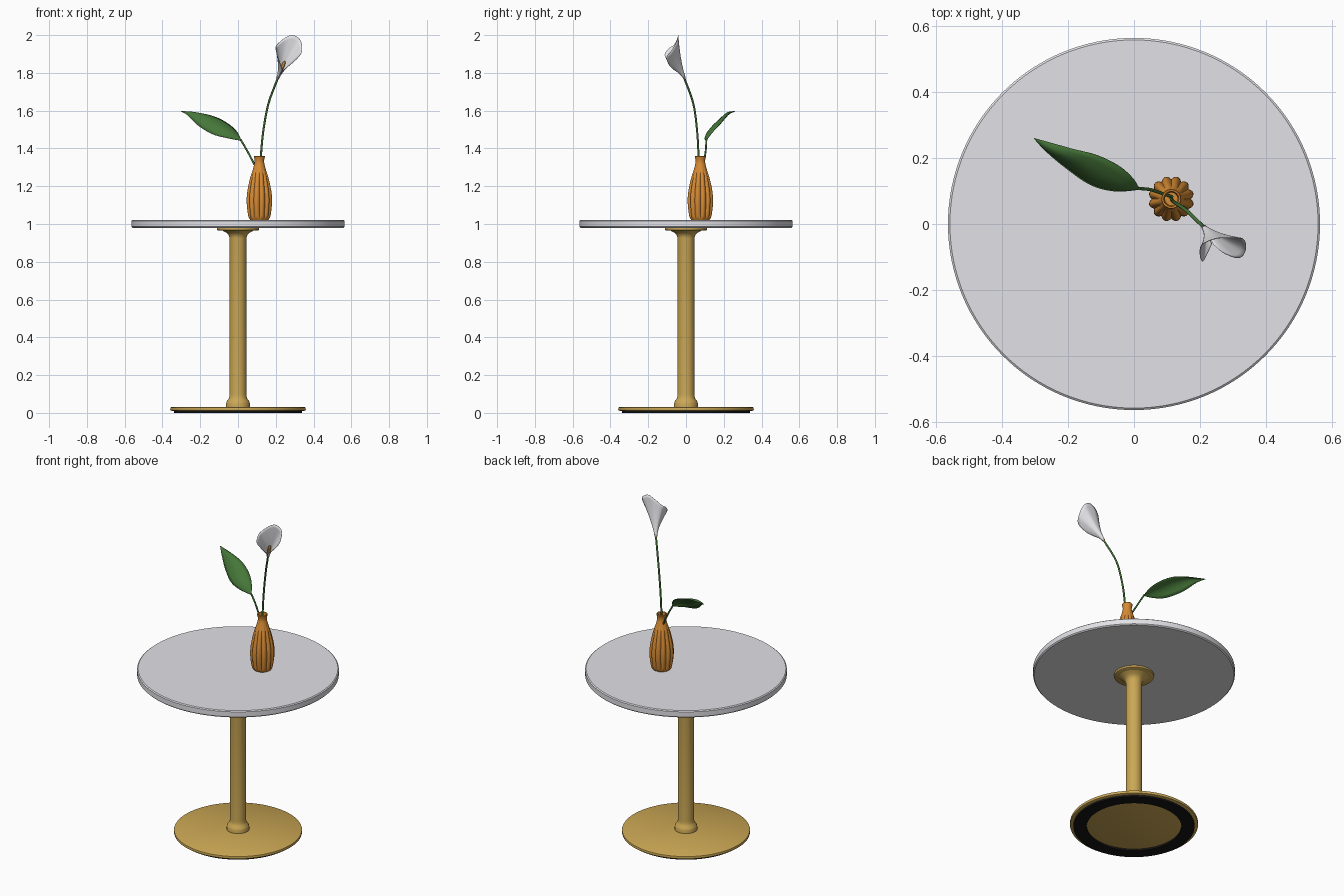
import bpy, math
from mathutils import Vector

if "Cube" in bpy.data.objects:
    bpy.data.objects.remove(bpy.data.objects["Cube"])


def material(name, color):
    m = bpy.data.materials.new(name)
    m.use_nodes = True
    rgba = (*color, 1)
    m.diffuse_color = rgba
    m.node_tree.nodes["Principled BSDF"].inputs["Base Color"].default_value = rgba
    return m


STONE = material("pale_grey", (0.8, 0.8, 0.84))
BRASS = material("brass", (0.6, 0.39, 0.09))
BLACK = material("black_rubber", (0.008, 0.008, 0.008))
CLAY = material("orange_clay", (0.68, 0.26, 0.035))
GREEN = material("leaf_green", (0.06, 0.18, 0.04))
PETAL = material("petal_white", (0.82, 0.82, 0.85))
SPADIX = material("spadix_ochre", (0.6, 0.3, 0.06))


def add_mesh(name, verts, faces, mat, angle=35):
    me = bpy.data.meshes.new(name)
    me.from_pydata([tuple(v) for v in verts], [], faces)
    me.materials.append(mat)
    me.shade_smooth()
    me.set_sharp_from_angle(angle=math.radians(angle))
    ob = bpy.data.objects.new(name, me)
    bpy.context.collection.objects.link(ob)
    return ob


def lathe(name, profile, mat, segments=64, center=(0, 0), ripple=None, closed=False):
    """Revolve (radius, z) points, listed bottom to top on the outside."""
    verts, faces = [], []
    for r, z in profile:
        for j in range(segments):
            a = math.tau * j / segments
            rr = r * ripple(a, z) if ripple else r
            verts.append((center[0] + rr * math.cos(a), center[1] + rr * math.sin(a), z))
    n = len(profile)
    for i in range(n if closed else n - 1):
        k = (i + 1) % n
        for j in range(segments):
            j2 = (j + 1) % segments
            faces.append((i * segments + j, i * segments + j2,
                          k * segments + j2, k * segments + j))
    if not closed:
        faces.append(tuple(reversed(range(segments))))
        faces.append(tuple(range((n - 1) * segments, n * segments)))
    return add_mesh(name, verts, faces, mat)


def spline(points, steps=6):
    """Smooth path through the points."""
    p = [Vector(q) for q in points]
    p = [2 * p[0] - p[1]] + p + [2 * p[-1] - p[-2]]
    out = []
    for a, b, c, d in zip(p, p[1:], p[2:], p[3:]):
        for s in range(steps):
            t = s / steps
            out.append(0.5 * (2 * b + (c - a) * t + (2 * a - 5 * b + 4 * c - d) * t ** 2
                              + (3 * b - a - 3 * c + d) * t ** 3))
    return out + [p[-2]]


def grid(name, rows, mat, thickness):
    """Thin sheet lofted through equally long rows of points."""
    w = len(rows[0])
    faces = [(i * w + j, i * w + j + 1, (i + 1) * w + j + 1, (i + 1) * w + j)
             for i in range(len(rows) - 1) for j in range(w - 1)]
    ob = add_mesh(name, [v for row in rows for v in row], faces, mat, 60)
    mod = ob.modifiers.new("thickness", "SOLIDIFY")
    mod.thickness, mod.offset = thickness, 0
    return ob


def tube(name, points, radius, mat, sides=10, taper=lambda t: 1):
    path = spline(points)
    verts, faces = [], []
    for i, p in enumerate(path):
        d = (path[min(i + 1, len(path) - 1)] - path[max(i - 1, 0)]).normalized()
        u = d.cross(Vector((0, 1, 0))).normalized()
        v = d.cross(u)
        r = radius * taper(i / (len(path) - 1))
        for j in range(sides):
            a = math.tau * j / sides
            verts.append(p + r * (u * math.cos(a) + v * math.sin(a)))
    for i in range(len(path) - 1):
        for j in range(sides):
            j2 = (j + 1) % sides
            faces.append((i * sides + j, i * sides + j2,
                          (i + 1) * sides + j2, (i + 1) * sides + j))
    faces.append(tuple(reversed(range(sides))))
    faces.append(tuple(range(len(verts) - sides, len(verts))))
    return add_mesh(name, verts, faces, mat, 60)


# Table: top, pole with flared ends, mounting plate, base and foot ring
lathe("table_top", [(0.558, 0.98), (0.564, 0.986), (0.564, 1.017), (0.558, 1.022)],
      STONE, 128)
lathe("mounting_plate", [(0.106, 0.966), (0.111, 0.969), (0.111, 0.98)], BRASS)
lathe("pole", [(0.063, 0.03), (0.063, 0.05), (0.059, 0.062), (0.05, 0.072), (0.046, 0.085),
               (0.045, 0.1), (0.045, 0.925), (0.048, 0.938), (0.057, 0.951),
               (0.075, 0.961), (0.085, 0.967)], BRASS)
lathe("base_plate", [(0.35, 0.01), (0.357, 0.013), (0.359, 0.02), (0.357, 0.028),
                     (0.35, 0.032)], BRASS, 96)
lathe("foot_ring", [(0.265, 0), (0.338, 0), (0.338, 0.011), (0.265, 0.011)],
      BLACK, 96, closed=True)


# Vase: twelve rounded lobes fading out toward the neck
def lobes(a, z):
    fade = max(0, min(1, (1.31 - z) / 0.08)) * max(0.3, min(1, (z - 1.02) / 0.03))
    return 1 - 0.14 * fade * (1 - abs(math.sin(6 * a)))


outer = [(p.x, p.z) for p in spline(
    [(0.05, 0, 1.022), (0.061, 0, 1.045), (0.069, 0, 1.11), (0.066, 0, 1.17),
     (0.051, 0, 1.24), (0.033, 0, 1.295), (0.025, 0, 1.33), (0.03, 0, 1.358)], 4)]
inner = [(0.028, 1.361), (0.023, 1.36), (0.019, 1.335), (0.021, 1.3), (0.03, 1.26),
         (0.03, 1.05)]
lathe("vase", outer + inner, CLAY, 96, (0.113, 0.076), lobes)

# Stems
base = Vector((0.212, -0.01, 1.775))
tube("flower_stem", [(0.112, 0.08, 1.06), (0.117, 0.07, 1.25), (0.122, 0.066, 1.37),
                     (0.135, 0.058, 1.5), (0.162, 0.038, 1.64), base], 0.0055, GREEN)
tube("leaf_stem", [(0.115, 0.083, 1.26), (0.087, 0.092, 1.315), (0.05, 0.104, 1.385),
                   (0.014, 0.108, 1.447)], 0.005, GREEN)

# Leaf: arched blade between its two edges
low = spline([(0.018, 0.105, 1.44), (-0.058, 0.1, 1.455), (-0.133, 0.12, 1.475),
              (-0.21, 0.173, 1.52), (-0.27, 0.224, 1.578), (-0.303, 0.26, 1.597)], 5)
high = spline([(0.018, 0.105, 1.44), (-0.004, 0.14, 1.485), (-0.045, 0.176, 1.525),
               (-0.11, 0.208, 1.562), (-0.19, 0.229, 1.584), (-0.303, 0.26, 1.597)], 5)
bulge = Vector((0, -0.7, 0.7))
blade = []
for i, (a, b) in enumerate(zip(low, high)):
    arch = 0.02 * math.sin(math.pi * i / (len(low) - 1))
    blade.append([a.lerp(b, s / 6) + bulge * arch * math.sin(math.pi * s / 6)
                  for s in range(7)])
grid("leaf", blade, GREEN, 0.003)

# Flower: trumpet petal flaring from the stem to an open wavy rim
rim = spline([(0.236, -0.06, 1.815), (0.222, -0.09, 1.855), (0.208, -0.113, 1.895),
              (0.2, -0.09, 1.93), (0.207, -0.062, 1.95), (0.248, -0.044, 1.985),
              (0.29, -0.042, 2.0), (0.33, -0.045, 1.974), (0.339, -0.075, 1.92),
              (0.32, -0.103, 1.883), (0.275, -0.09, 1.842), (0.24, -0.062, 1.815)], 5)
axis = Vector((0.06, -0.055, 0.145)).normalized()
rows = []
for s in range(13):
    t = s / 12
    row = []
    for p in rim:
        along = (p - base).dot(axis)
        out = p - base - axis * along
        row.append(base + axis * along * t + out * t ** 1.45
                   + out.normalized() * 0.007 * (1 - t))
    rows.append(row)
grid("flower_petal", rows, PETAL, 0.002)

# Spadix running up the throat, with its knob below the petal
tube("spadix", [base - axis * 0.012, base + axis * 0.03, base + axis * 0.06,
                base + axis * 0.1], 0.0085, SPADIX, 12,
     lambda t: math.sqrt(max(0.05, 1 - abs(2 * t - 1) ** 6)))
